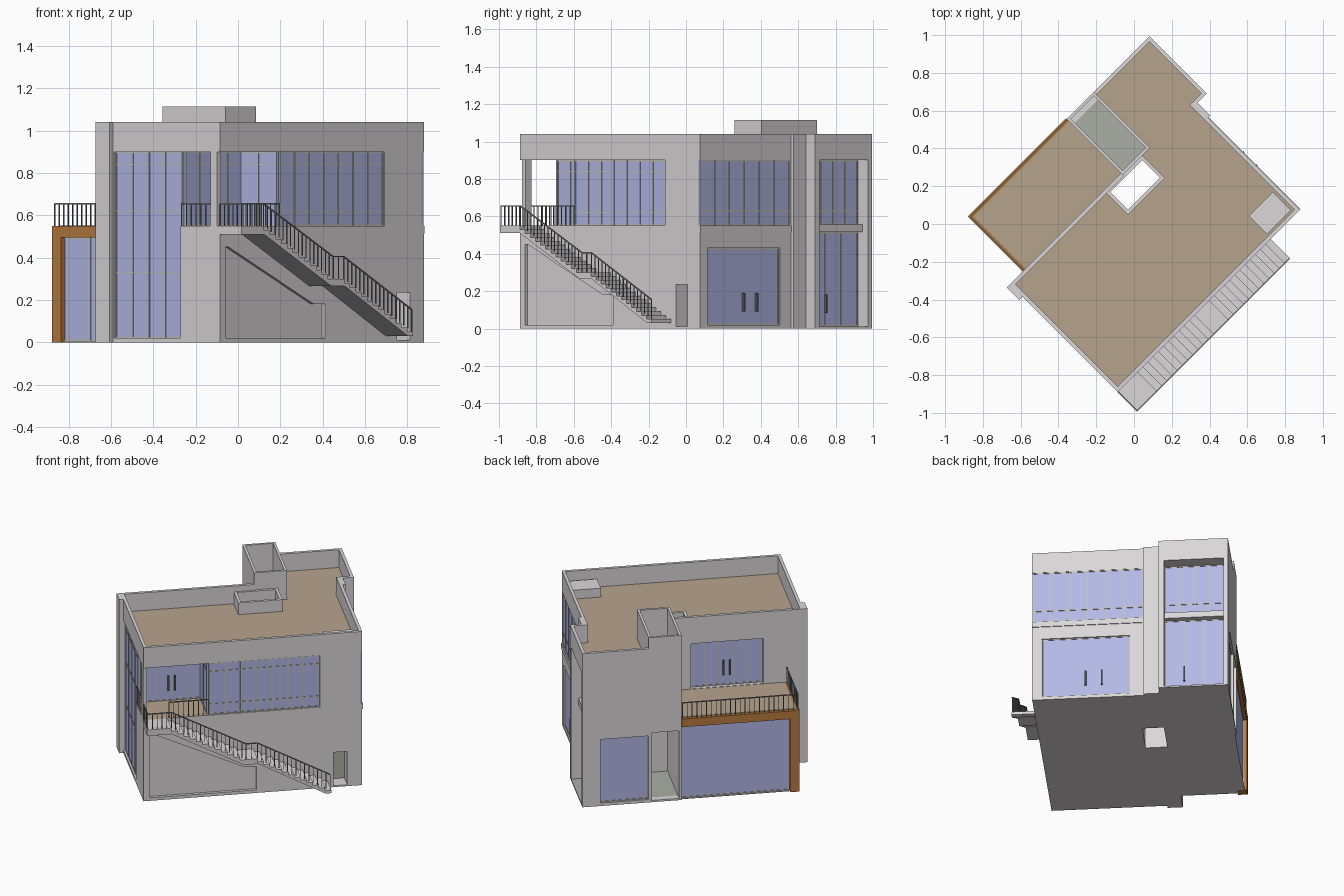
import bpy, bmesh, math
from mathutils import Matrix, Vector

if "Cube" in bpy.data.objects:
    bpy.data.objects.remove(bpy.data.objects["Cube"])

# The house is modelled square to the axes (u, v), then turned 45 degrees at the end.
def material(name, rgb):
    m = bpy.data.materials.new(name)
    m.diffuse_color = (*rgb, 1)
    m.use_nodes = True
    m.node_tree.nodes["Principled BSDF"].inputs["Base Color"].default_value = m.diffuse_color
    return m

WALL = material("pale_concrete", (.70, .68, .685))
GLASS = material("blue_glass", (.47, .50, .83))
TAN = material("tan_deck", (.47, .37, .27))
WOOD = material("brown_wood", (.48, .20, .05))
FRAME = material("beige_frame", (.56, .53, .45))
RAIL = material("grey_railing", (.25, .25, .25))
METAL = material("dark_metal", (.12, .12, .13))
FLOOR = material("grey_floor", (.41, .42, .38))

def finish(name, bm, mat):
    bmesh.ops.recalc_face_normals(bm, faces=bm.faces)
    me = bpy.data.meshes.new(name)
    bm.to_mesh(me)
    bm.free()
    ob = bpy.data.objects.new(name, me)
    bpy.context.collection.objects.link(ob)
    if mat:
        me.materials.append(mat)
    return ob

def boxes(name, items, mat):
    """items: (u0, u1, v0, v1, z0, z1) boxes joined in one object"""
    bm = bmesh.new()
    for a, b, c, d, e, f in items:
        m = Matrix.Translation(((a + b) / 2, (c + d) / 2, (e + f) / 2)) @ Matrix.Diagonal((b - a, d - c, f - e, 1))
        bmesh.ops.create_cube(bm, size=1, matrix=m)
    return finish(name, bm, mat)

def extrude(name, pts, offset, mat):
    bm = bmesh.new()
    f = bm.faces.new([bm.verts.new(p) for p in pts])
    r = bmesh.ops.extrude_face_region(bm, geom=[f])
    bmesh.ops.translate(bm, vec=offset, verts=[g for g in r["geom"] if isinstance(g, bmesh.types.BMVert)])
    return finish(name, bm, mat)

def prism(name, uv, z0, z1, mat):
    return extrude(name, [(u, v, z0) for u, v in uv], (0, 0, z1 - z0), mat)

def ring(name, u0, u1, v0, v1, z0, z1, t, mat):
    return boxes(name, [(u0, u1, v0, v0 + t, z0, z1), (u0, u1, v1 - t, v1, z0, z1),
                        (u0, u0 + t, v0 + t, v1 - t, z0, z1), (u1 - t, u1, v0 + t, v1 - t, z0, z1)], mat)

def window(name, axis, sign, p, a0, a1, z0, z1, cols, rows=(), handles=()):
    """glass pane on plane p with frame bars, optional door handles"""
    def slab(a, b, c, d, n0, n1):
        n0, n1 = sorted((p + sign * n0, p + sign * n1))
        return (n0, n1, a, b, c, d) if axis == "u" else (a, b, n0, n1, c, d)
    w = .003
    boxes(name + "_glass", [slab(a0, a1, z0, z1, -.004, .006)], GLASS)
    bars = []
    for i in range(cols + 1):
        a = a0 + w + (a1 - a0 - 2 * w) * i / cols
        bars.append(slab(a - w, a + w, z0, z1, .004, .010))
    for z in (z0 + w, *rows, z1 - w):
        bars.append(slab(a0, a1, z - w, z + w, .004, .009))
    boxes(name + "_frame", bars, FRAME)
    if handles:
        boxes(name + "_handles", [slab(h - .005, h + .005, z0 + .07, z0 + .17, .01, .025) for h in handles], METAL)

def bar(bm, p, q, w):
    p, q = Vector(p), Vector(q)
    d = (q - p).normalized()
    s = Vector((1, 0, 0)) if abs(d.z) > .99 else d.cross(Vector((0, 0, 1))).normalized()
    t = s.cross(d)
    rows = [[bm.verts.new(c + (s * i + t * j) * w / 2) for i, j in ((-1, -1), (1, -1), (1, 1), (-1, 1))] for c in (p, q)]
    for r in rows:
        bm.faces.new(r)
    for i in range(4):
        j = (i + 1) % 4
        bm.faces.new((rows[0][i], rows[0][j], rows[1][j], rows[1][i]))

def railing(name, path, h=.105):
    bm = bmesh.new()
    up = Vector((0, 0, h))
    for p, q in zip(path, path[1:]):
        p, q = Vector(p), Vector(q)
        bar(bm, p + up, q + up, .006)
        n = max(1, round((q - p).length / .03))
        for i in range(n + 1):
            c = p.lerp(q, i / n)
            bar(bm, c, c + up, .004)
    return finish(name, bm, RAIL)

# --- main walls: one outline, carved by cutters
body = prism("house_walls", [(-.689, -.568), (.674, -.568), (.674, .12), (.692, .12), (.692, .217), (.76, .217),
                             (.76, .645), (.141, .645), (.141, .238), (-.715, .238), (-.715, .145), (-.689, .145)],
             0, 1.04, WALL)
cutters = [
    prism("cut_roof", [(-.669, -.548), (.654, -.548), (.654, .237), (.74, .237), (.74, .625), (.346, .625),
                       (.346, .226), (.141, .226), (.141, .218), (-.669, .218)], .92, 1.2, None),
    extrude("cut_stair_panel", [(-.65, -.548, .02), (.015, -.548, .02), (.015, -.548, .18), (-.06, -.548, .18),
                                (-.63, -.548, .45), (-.65, -.548, .45)], (0, -.2, 0), None)]
for c in [(.03, .27, .075, .208, -.1, 1.2),         # open light well
          (.157, .33, .242, .629, .012, 1.2),       # tower shaft
          (.157, .33, .6, .8, .012, .47),           # porch opening
          (-.8, -.28, -.7, -.3, .55, .90),          # corner balcony
          (-.8, -.664, -.304, .141, .02, .90),      # tall window
          (-.285, .41, -.7, -.548, .55, .90),       # long upper window
          (.494, .58, -.7, -.46, .01, .235),        # side door niche
          (.654, .8, -.51, .035, .02, .43),         # garden doors
          (.659, .8, -.7, .113, .55, .90),          # upper right window
          (.667, .9, .25, .618, .01, .90),          # deep right bay
          (.349, .648, .62, .8, .02, .45),          # rear ground window
          (-.44, .01, .20, .4, .555, .86)]:         # terrace window
    cutters.append(boxes("cut_box", [c], None))
for c in cutters:
    m = body.modifiers.new("cut", "BOOLEAN")
    m.operation, m.solver, m.object = "DIFFERENCE", "EXACT", c
bpy.context.view_layer.update()
carved = bpy.data.meshes.new_from_object(body.evaluated_get(bpy.context.evaluated_depsgraph_get()))
body.modifiers.clear()
body.data = carved
for c in cutters:
    bpy.data.objects.remove(c)
carved.materials.clear()
for m in (WALL, TAN, FLOOR):
    carved.materials.append(m)
for f in carved.polygons:   # decks are tan, shaft floor grey
    f.material_index = 0
    if f.normal.z > .9 and f.area > .018:
        z = f.center.z
        f.material_index = 1 if abs(z - .92) < .005 or abs(z - .55) < .003 else 2 if z < .05 else 0

# --- roof parts
ring("tower_top", .141, .346, .226, .645, 1.04, 1.115, .016, WALL)
ring("light_well_parapet", .012, .288, .057, .226, .92, 1.0, .018, WALL)
boxes("roof_box", [(.46, .64, -.536, -.40, .915, .98)], WALL)

# --- slabs and column
boxes("balcony_column", [(-.689, -.663, -.55, -.505, .55, .90)], WALL)
boxes("floor_band", [(.66, .679, -.568, .12, .515, .55)], WALL)
boxes("bay_slab", [(.66, .715, .25, .618, .515, .555)], WALL)
boxes("side_door", [(.494, .58, -.468, -.46, .01, .235)], FLOOR)

# --- windows
window("tall_window", "u", -1, -.668, -.304, .141, .02, .90, 4, (.33, .62, .84))
window("balcony_side", "v", -1, -.304, -.66, -.28, .55, .90, 4, (.84,), (-.49, -.45))
window("balcony_end", "u", -1, -.284, -.55, -.304, .55, .90, 2, (.84,))
window("long_window", "v", -1, -.552, -.28, .41, .55, .90, 7, (.62, .84))
window("garden_doors", "u", 1, .658, -.51, .035, .02, .43, 1, (), (-.24, -.14))
window("upper_right", "u", 1, .663, -.567, .113, .55, .90, 6, (.63,))
window("bay_lower", "u", 1, .671, .25, .618, .012, .515, 3, (), (.37,))
window("bay_upper", "u", 1, .671, .25, .618, .555, .90, 4, (.63,))
window("rear_ground", "v", 1, .624, .349, .648, .02, .45, 1)
window("terrace_window", "v", 1, .205, -.44, .01, .555, .86, 5, (), (-.235, -.195))

# --- glazed wing with wooden frame and roof terrace
boxes("wing_base", [(-.575, .141, .236, .635, 0, .006)], WALL)
boxes("wing_core", [(-.56, .141, .236, .62, .006, .5)], GLASS)
window("wing_long", "v", 1, .62, -.54, .141, .006, .495, 1)
window("wing_end", "u", -1, -.56, .236, .60, .006, .495, 2, (), (.33,))
boxes("wooden_frame", [(-.594, .141, .236, .65, .495, .55), (-.594, -.535, .59, .65, 0, .495)], WOOD)
boxes("terrace_deck", [(-.572, .141, .236, .628, .545, .553)], TAN)

# --- outside stair: sawtooth profile with flat soffit
def flight(u0, z0, u1, z1, n):
    pts = []
    for i in range(n):
        z = z0 + (z1 - z0) * (i + 1) / n
        pts += [(u0 + (u1 - u0) * i / n, z), (u0 + (u1 - u0) * (i + 1) / n, z)]
    return pts

profile = [(-.692, .51), (-.692, .55), (-.54, .55)] + flight(-.54, .55, -.075, .30, 12) \
    + [(-.004, .30)] + flight(-.004, .30, .456, .05, 12) + [(.456, .03), (.42, .03), (.0, .265), (-.09, .265), (-.54, .51)]
extrude("outside_stair", [(u, -.715, z) for u, z in profile], (0, .149, 0), WALL)

# --- railings
railing("stair_railing", [(-.688, -.57, .55), (-.688, -.711, .55), (-.54, -.711, .55), (-.075, -.711, .30),
                          (-.004, -.711, .30), (.45, -.711, .05)])
railing("balcony_railing_left", [(-.683, -.50, .55), (-.683, -.306, .55)])
railing("balcony_railing_front", [(-.53, -.563, .55), (-.285, -.563, .55)])
railing("terrace_railing", [(-.585, .245, .55), (-.585, .64, .55), (.135, .64, .55)])

# --- turn the whole house
turn = Matrix.Rotation(math.pi / 4, 4, "Z")
for ob in bpy.context.collection.objects:
    ob.data.transform(turn)
